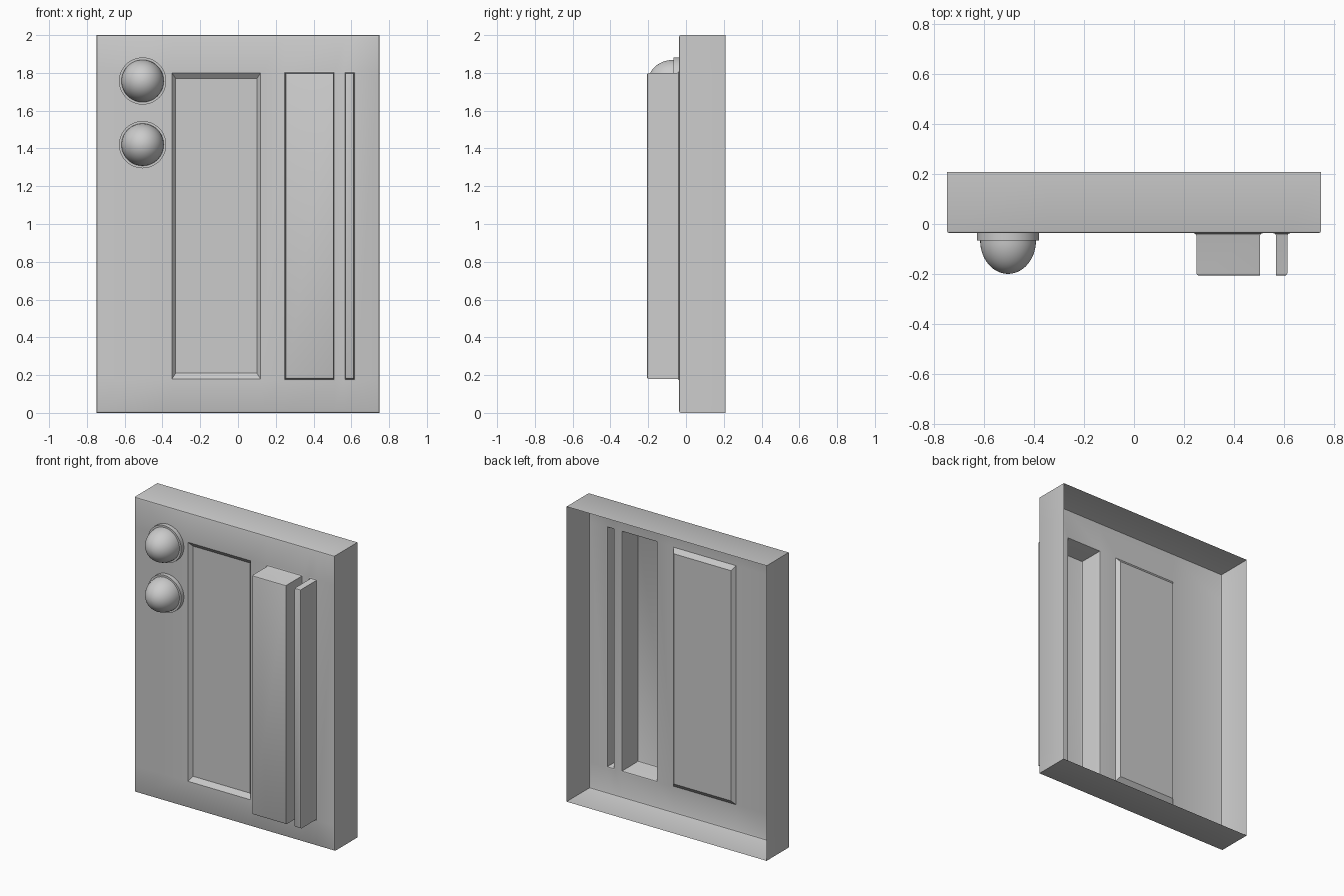
import bpy, bmesh, math

if "Cube" in bpy.data.objects:
    bpy.data.objects.remove(bpy.data.objects["Cube"])

FRONT, BACK, BOX_FRONT, RECESS = -0.037, 0.208, -0.207, -0.012


def finish(bm, name, angle=30):
    bmesh.ops.recalc_face_normals(bm, faces=bm.faces)
    me = bpy.data.meshes.new(name)
    bm.to_mesh(me)
    bm.free()
    ob = bpy.data.objects.new(name, me)
    bpy.context.collection.objects.link(ob)
    bpy.ops.object.select_all(action='DESELECT')
    ob.select_set(True)
    bpy.context.view_layer.objects.active = ob
    bpy.ops.object.shade_smooth_by_angle(angle=math.radians(angle))
    return ob


def ring(bm, x0, x1, z0, z1, y):
    return [bm.verts.new((x, y, z)) for x, z in ((x0, z0), (x1, z0), (x1, z1), (x0, z1))]


def bridge(bm, a, b):
    n = len(a)
    for i in range(n):
        bm.faces.new((a[i], a[(i + 1) % n], b[(i + 1) % n], b[i]))


# Open-backed shell: front sheet as a grid of cells, some pushed in or out
bm = bmesh.new()
xs = [-0.75, -0.35, 0.12, 0.25, 0.505, 0.57, 0.615, 0.75]
zs = [0, 0.18, 1.8, 2]
pushed = {1: (RECESS, 0.02, 0.03), 3: (BOX_FRONT, 0, 0), 5: (BOX_FRONT, 0, 0)}
for i in range(len(xs) - 1):
    for j in range(3):
        x0, x1, z0, z1 = xs[i], xs[i + 1], zs[j], zs[j + 1]
        outer = ring(bm, x0, x1, z0, z1, FRONT)
        if j == 1 and i in pushed:
            y, dx, dz = pushed[i]
            inner = ring(bm, x0 + dx, x1 - dx, z0 + dz, z1 - dz, y)
            bridge(bm, outer, inner)
            bm.faces.new(inner)
        else:
            bm.faces.new(outer)
# Outer side walls, left open at the back
bmesh.ops.remove_doubles(bm, verts=bm.verts, dist=1e-4)
rim = [e for e in bm.edges if e.is_boundary]
ext = bmesh.ops.extrude_edge_only(bm, edges=rim)
for v in ext['geom']:
    if isinstance(v, bmesh.types.BMVert):
        v.co.y = BACK
bmesh.ops.recalc_face_normals(bm, faces=bm.faces)


# Small rounding on the rim, box fronts and box bases; the slot edges stay sharp
def rounded(e):
    if len(e.link_faces) != 2 or e.calc_face_angle() < 1.4:
        return False
    a, b = (v.co for v in e.verts)
    slot = abs(a.x - b.x) < 1e-4 and 0.5 < a.x < 0.58 and a.y < FRONT - 0.05
    return abs(a.y - b.y) < 1e-4 and not slot


bmesh.ops.bevel(bm, geom=[e for e in bm.edges if rounded(e)], offset=0.01,
                segments=2, profile=0.5, affect='EDGES')
finish(bm, "panel_shell")


# Dome buttons with a collar, lathed around the y axis
def lathe(name, profile, cx, cz, n=48):
    bm = bmesh.new()
    rings = [[bm.verts.new((cx + r * math.cos(2 * math.pi * k / n), y,
                            cz + r * math.sin(2 * math.pi * k / n))) for k in range(n)]
             for r, y in profile]
    for a, b in zip(rings, rings[1:]):
        bridge(bm, a, b)
    bm.faces.new(rings[-1])
    return finish(bm, name)


for label, z in (("upper", 1.757), ("lower", 1.42)):
    dome = [(0.112 * math.cos(t), -0.066 - 0.134 * math.sin(t))
            for t in (math.radians(89 * k / 14) for k in range(15))]
    lathe(label + "_button", [(0.125, FRONT), (0.125, -0.066)] + dome, -0.505, z)
